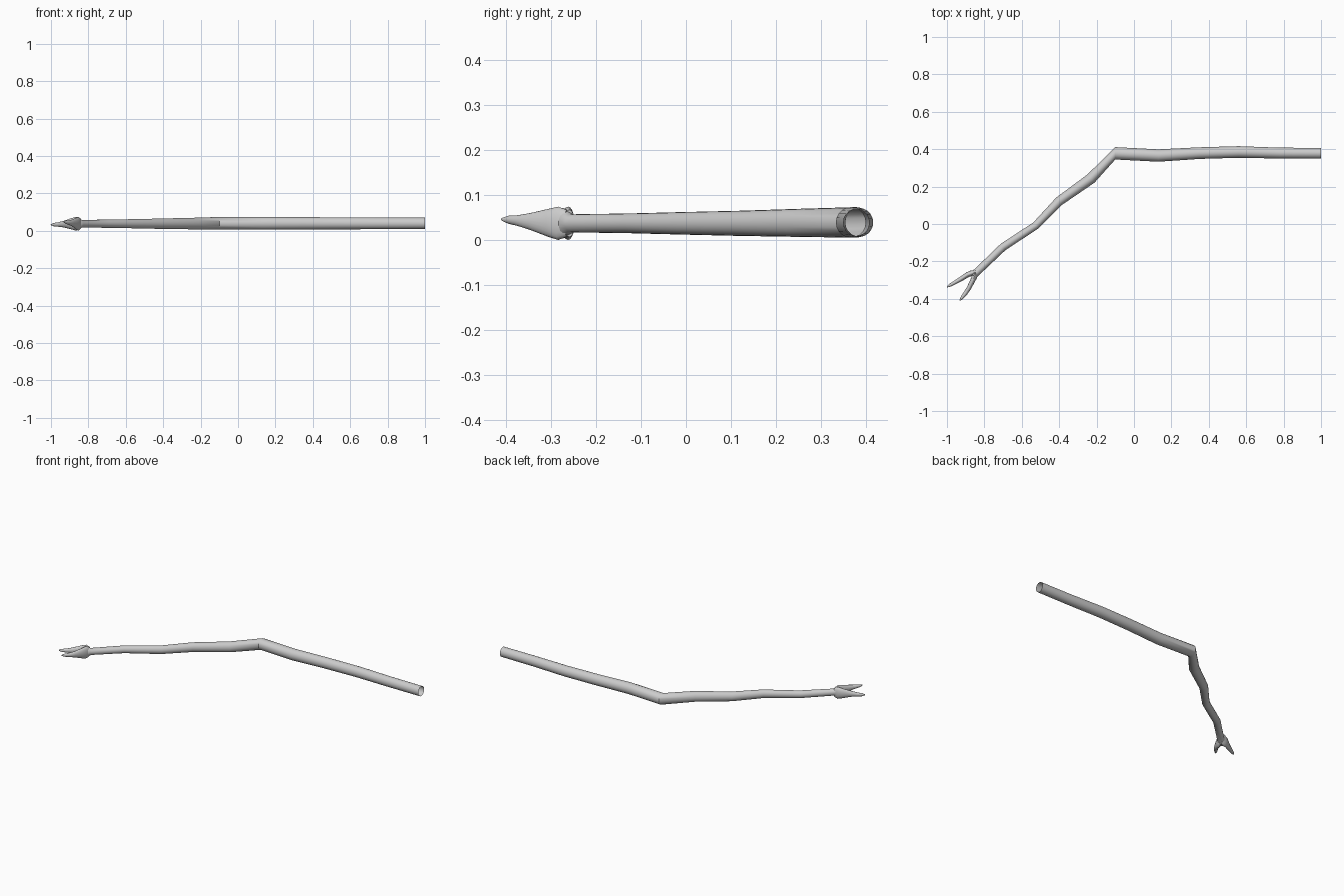
import bpy, bmesh, math
from mathutils import Vector

if "Cube" in bpy.data.objects:
    bpy.data.objects.remove(bpy.data.objects["Cube"])

SIDES = 20
Z = Vector((0, 0, 1))


def tube(name, rings, fixed=None, cap_start=False, cap_end=True):
    """Loft elliptical rings (x, y, z, half width, half height) along a path."""
    fixed = fixed or {}
    pts = [Vector(r[:3]) for r in rings]
    bm = bmesh.new()
    loops = []
    for i, r in enumerate(rings):
        a = (pts[i] - pts[i - 1]).normalized() if i > 0 else Vector()
        b = (pts[i + 1] - pts[i]).normalized() if i < len(pts) - 1 else Vector()
        d = fixed.get(i, a + b)
        side = Z.cross(Vector((d[0], d[1], 0))).normalized()
        loops.append([bm.verts.new(pts[i] + side * r[3] * math.cos(t) + Z * r[4] * math.sin(t))
                      for t in (2 * math.pi * k / SIDES for k in range(SIDES))])
    for p, q in zip(loops, loops[1:]):
        for k in range(SIDES):
            n = (k + 1) % SIDES
            bm.faces.new((p[k], p[n], q[n], q[k]))
    if cap_start:
        bm.faces.new(loops[0])
    if cap_end:
        bm.faces.new(loops[-1])
    bmesh.ops.recalc_face_normals(bm, faces=bm.faces)
    me = bpy.data.meshes.new(name)
    bm.to_mesh(me)
    bm.free()
    ob = bpy.data.objects.new(name, me)
    bpy.context.collection.objects.link(ob)
    bpy.context.view_layer.objects.active = ob
    ob.select_set(True)
    bpy.ops.object.shade_smooth_by_angle(angle=math.radians(40))
    ob.select_set(False)
    return ob


# limb: open upper end, sharp elbow, tapering lower half
C = 0.038
tube("limb", [
    (1.00, 0.378, 0.040, .029, .030),
    (0.78, 0.379, 0.040, .029, .031),
    (0.56, 0.385, 0.040, .031, .032),
    (0.35, 0.379, 0.040, .031, .033),
    (0.13, 0.366, 0.040, .033, .034),
    (-0.10, 0.378, 0.040, .033, .034),
    (-0.23, 0.243, 0.039, .029, .031),
    (-0.40, 0.122, C, .025, .028),
    (-0.525, -0.008, C, .021, .025),
    (-0.70, -0.123, C, .021, .022),
    (-0.838, -0.255, C, .020, .020),
    (-0.850, -0.266, C, .021, .029),
    (-0.862, -0.274, C, .018, .034),
], fixed={5: (-1, 0, 0)})

# fork: two blades, tall at the wrist and tapering to blunt points
tube("outer_claw", [
    (-0.846, -0.259, C, .012, .030),
    (-0.866, -0.262, C, .015, .037),
    (-0.890, -0.271, C, .014, .030),
    (-0.930, -0.297, 0.036, .012, .018),
    (-0.960, -0.314, 0.034, .010, .012),
    (-0.985, -0.328, 0.033, .008, .009),
    (-1.000, -0.337, 0.033, .003, .003),
], cap_start=True)
tube("inner_claw", [
    (-0.846, -0.265, C, .012, .030),
    (-0.854, -0.284, C, .015, .037),
    (-0.864, -0.306, 0.039, .013, .031),
    (-0.884, -0.345, 0.042, .012, .019),
    (-0.903, -0.373, 0.044, .011, .012),
    (-0.920, -0.394, 0.046, .008, .009),
    (-0.930, -0.409, 0.047, .003, .003),
], cap_start=True)
